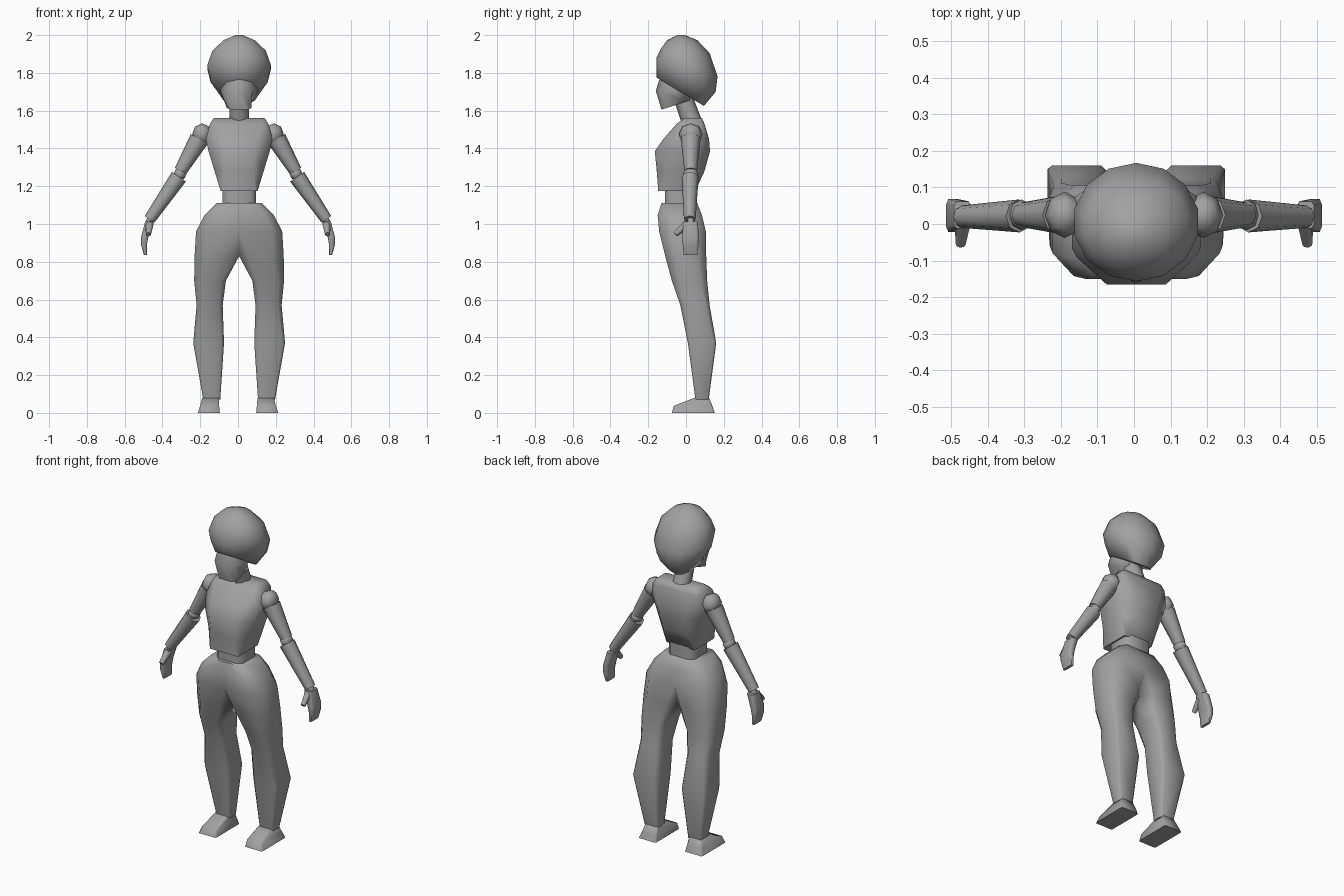
import bpy
import bmesh
from math import cos, sin, pi, radians
from mathutils import Vector

if "Cube" in bpy.data.objects:
    bpy.data.objects.remove(bpy.data.objects["Cube"], do_unlink=True)

grey = bpy.data.materials.new("plain grey")
grey.use_nodes = True
grey.diffuse_color = (0.36, 0.36, 0.36, 1)
grey.node_tree.nodes["Principled BSDF"].inputs["Base Color"].default_value = grey.diffuse_color

BODY_X = 0.006  # the body sits slightly off centre


def finish(name, bm, x=0.0, mirror=False, angle=70):
    """Turn a bmesh into a smooth-shaded object, optionally mirrored."""
    bmesh.ops.recalc_face_normals(bm, faces=bm.faces)
    mesh = bpy.data.meshes.new(name)
    bm.to_mesh(mesh)
    bm.free()
    mesh.materials.append(grey)
    obj = bpy.data.objects.new(name, mesh)
    bpy.context.collection.objects.link(obj)
    obj.location.x = x
    bpy.ops.object.select_all(action="DESELECT")
    obj.select_set(True)
    bpy.context.view_layer.objects.active = obj
    bpy.ops.object.shade_smooth_by_angle(angle=radians(angle))
    if mirror:
        obj.modifiers.new("mirror", "MIRROR").merge_threshold = 0.001
    return obj


def oval(y, z, rx, ry, slope=0.0, n=14):
    """Oval ring, tilted by slope along y."""
    return [(rx * sin(2 * pi * i / n), y - ry * cos(2 * pi * i / n),
             z - slope * ry * cos(2 * pi * i / n)) for i in range(n)]


def box(z, x0, x1, y0, y1, cin=0.3, cout=0.3, slope=0.0):
    """Eight-point ring: a rectangle with cut corners on the x0 and x1 sides."""
    w, d, ym = (x1 - x0) / 2, (y1 - y0) / 2, (y0 + y1) / 2
    a, b = cin * w, cout * w
    c, e = cin * d, cout * d
    pts = [(x0 + a, y0), (x1 - b, y0), (x1, y0 + e), (x1, y1 - e),
           (x1 - b, y1), (x0 + a, y1), (x0, y1 - c), (x0, y0 + c)]
    return [(x, y, z + slope * (y - ym)) for x, y in pts]


def loft(name, rings, open_middle=False, **kw):
    """Skin a list of rings and cap both ends."""
    bm = bmesh.new()
    loops = [[bm.verts.new(p) for p in ring] for ring in rings]
    n = len(loops[0])
    for a, b in zip(loops, loops[1:]):
        for i in range(n):
            j = (i + 1) % n
            bm.faces.new((a[i], a[j], b[j], b[i]))
    bm.faces.new(loops[0])
    bm.faces.new(loops[-1])
    bmesh.ops.remove_doubles(bm, verts=bm.verts, dist=0.0005)
    if open_middle:
        inner = [f for f in bm.faces if all(abs(v.co.x) < 0.001 for v in f.verts)]
        bmesh.ops.delete(bm, geom=inner, context="FACES")
    return finish(name, bm, **kw)


def limb(name, p0, p1, r0, r1, flat=1.0, **kw):
    """Tapered eight-sided limb piece between two points."""
    p0, p1 = Vector(p0), Vector(p1)
    axis = p1 - p0
    bm = bmesh.new()
    bmesh.ops.create_cone(bm, cap_ends=True, segments=8, radius1=r0, radius2=r1,
                          depth=axis.length)
    turn = Vector((0, 0, 1)).rotation_difference(axis)
    for v in bm.verts:
        v.co.x *= flat
        v.co = turn @ v.co + (p0 + p1) / 2
    return finish(name, bm, **kw)


def ball(name, centre, size):
    bm = bmesh.new()
    bmesh.ops.create_uvsphere(bm, u_segments=8, v_segments=4, radius=1)
    for v in bm.verts:
        v.co = Vector(centre) + Vector([a * s for a, s in zip(v.co, size)])
    return finish(name, bm, mirror=True)


# Head: hair cap tilted back, angular face below it
loft("hair", [
    oval(-0.025, 2.0, 0.02, 0.02),
    oval(-0.02, 1.973, 0.085, 0.08),
    oval(-0.005, 1.915, 0.145, 0.13, -0.08),
    oval(0.005, 1.83, 0.173, 0.162, -0.3),
    oval(0.0, 1.765, 0.155, 0.157, -0.42),
    oval(-0.03, 1.7, 0.105, 0.125, -0.6)], x=BODY_X)
loft("face", [
    oval(-0.03, 1.8, 0.085, 0.1, 0, 8),
    oval(-0.06, 1.705, 0.1, 0.1, 0, 8),
    box(1.63, -0.065, 0.065, -0.13, 0.02, 0.35, 0.35, 0.33)[1:]
    + box(1.63, -0.065, 0.065, -0.13, 0.02, 0.35, 0.35, 0.33)[:1]], x=BODY_X)
limb("neck", (0, 0.035, 1.53), (0, -0.02, 1.68), 0.053, 0.05, x=BODY_X)

# Trunk: chest narrowing to the waist
chest = [(1.56, 0.135, -0.01, 0.085), (1.53, 0.155, -0.05, 0.098),
         (1.45, 0.176, -0.12, 0.122), (1.385, 0.162, -0.165, 0.127),
         (1.28, 0.13, -0.155, 0.098), (1.175, 0.098, -0.147, 0.05)]
cuts = (0.15, 0.2, 0.45, 0.5, 0.4, 0.1)
loft("chest", [box(z, -w, w, f, b, c, c) for (z, w, f, b), c in zip(chest, cuts)], x=BODY_X)
loft("waist", [box(z, -0.088, 0.088, -0.11, 0.055) for z in (1.22, 1.09)], x=BODY_X)

# Trousers: one half, joined down the middle above the crotch
loft("trousers", [
    box(1.11, 0, 0.12, -0.13, 0.06, 0, 0.4),
    box(1.045, 0, 0.185, -0.15, 0.085, 0, 0.5),
    box(0.96, 0, 0.228, -0.142, 0.105, 0, 0.5),
    box(0.83, 0, 0.236, -0.11, 0.107, 0.4, 0.45),
    box(0.7, 0.07, 0.238, -0.075, 0.112, 0.3, 0.4),
    box(0.57, 0.087, 0.225, -0.03, 0.125, 0.3, 0.3),
    box(0.37, 0.08, 0.243, 0.01, 0.16, 0.2, 0.15),
    box(0.07, 0.1, 0.19, 0.05, 0.12, 0.2, 0.2)], open_middle=True, x=BODY_X, mirror=True)

# Feet: wedges with flat soles
loft("foot", [
    box(0.08, 0.103, 0.19, 0.045, 0.122, 0.2, 0.2),
    box(0.037, 0.1, 0.2, -0.065, 0.14, 0.1, 0.1),
    box(0.0, 0.096, 0.213, -0.075, 0.152, 0.08, 0.08)], mirror=True)

# Arms: jointed pieces hanging outwards
ball("shoulder_joint", (0.19, 0.025, 1.475), (0.053, 0.063, 0.058))
limb("upper_arm", (0.205, 0.025, 1.45), (0.305, 0.025, 1.28), 0.052, 0.034, mirror=True)
ball("elbow_joint", (0.307, 0.025, 1.265), (0.034, 0.042, 0.034))
limb("forearm", (0.313, 0.022, 1.25), (0.468, 0.02, 1.025), 0.045, 0.031, mirror=True)
limb("wrist", (0.46, 0.025, 1.035), (0.475, 0.025, 1.0), 0.018, 0.018, mirror=True)
loft("hand", [
    box(1.012, 0.445, 0.492, -0.012, 0.062),
    box(0.93, 0.475, 0.513, -0.022, 0.068),
    box(0.89, 0.482, 0.513, -0.018, 0.066),
    box(0.835, 0.482, 0.498, -0.012, 0.06)], mirror=True)
limb("thumb", (0.468, 0.005, 1.0), (0.474, -0.055, 0.945), 0.022, 0.014, mirror=True)
